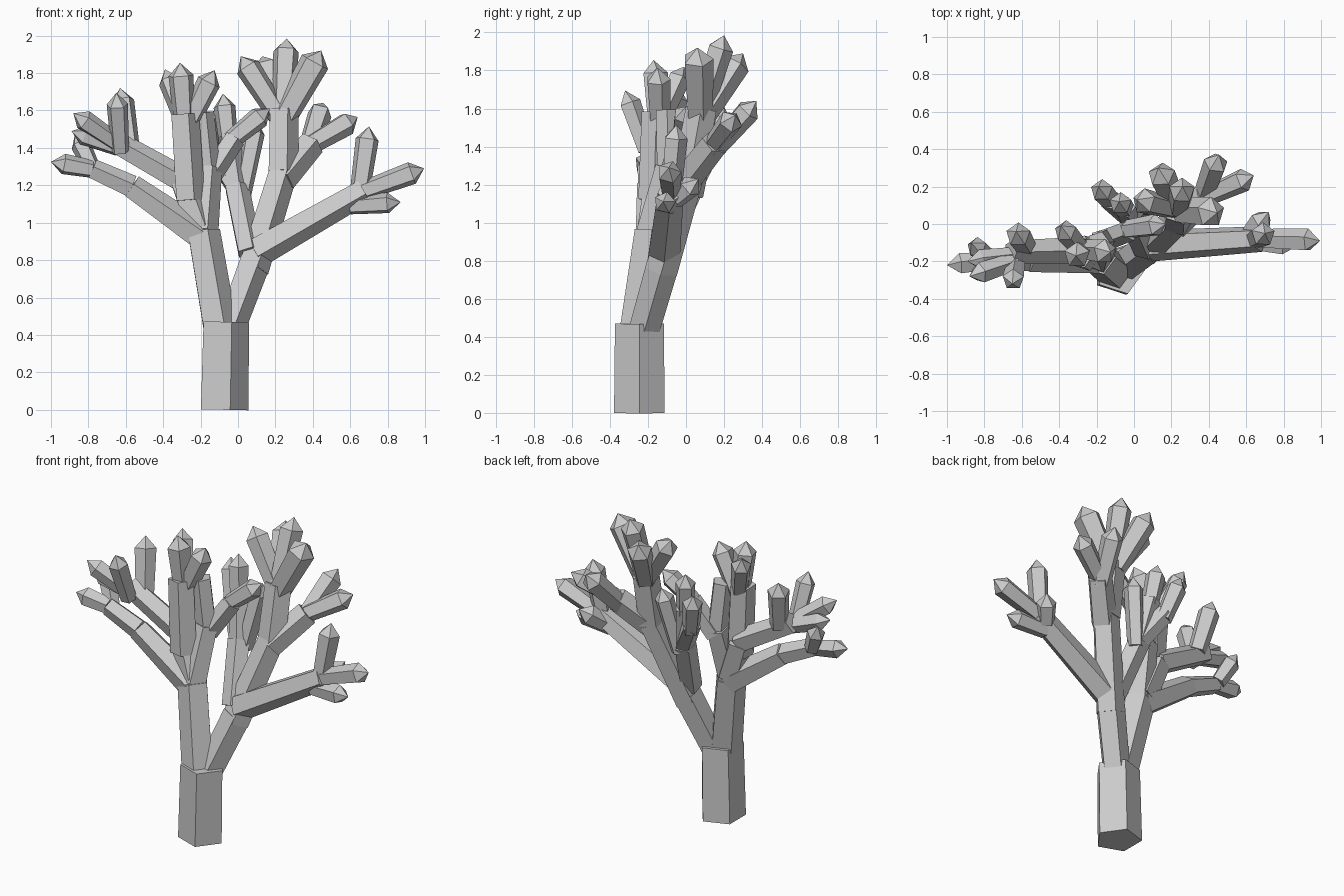
import bpy, bmesh, math
from mathutils import Vector

bark = bpy.data.materials.new("pale_grey_bark")
bark.diffuse_color = (0.6, 0.6, 0.6, 1)


def prism(bm, a, b, r0, r1, point=0.0, phase=0.0):
    """Five-sided tapering stem from a to b; a point makes the end conical."""
    a, b = Vector(a), Vector(b)
    d = (b - a).normalized()
    end = b - d * point
    q = Vector((0, 0, 1)).rotation_difference(d)
    rings = []
    for c, r in ((a, r0), (end, r1)):
        rings.append([bm.verts.new(c + q @ Vector((r * math.cos(t), r * math.sin(t), 0)))
                      for t in (phase + k * math.tau / 5 for k in range(5))])
    lo, hi = rings
    bm.faces.new(lo[::-1])
    for i in range(5):
        j = (i + 1) % 5
        bm.faces.new((lo[i], lo[j], hi[j], hi[i]))
    if point:
        top = bm.verts.new(b)
        for i in range(5):
            bm.faces.new((hi[i], hi[(i + 1) % 5], top))
    else:
        bm.faces.new(hi)


def part(name, stems=(), tips=()):
    bm = bmesh.new()
    for a, b, r0, r1 in stems:
        prism(bm, a, b, r0, r1)
    for a, b, r in tips:
        prism(bm, a, b, r * 0.95, r * 1.12, 0.07, 0.3)
    me = bpy.data.meshes.new(name)
    bm.to_mesh(me)
    bm.free()
    me.materials.append(bark)
    bpy.context.collection.objects.link(bpy.data.objects.new(name, me))


# Trunk and the two main limbs
fork_l = (-0.19, -0.18, 0.95)
fork_r = (0.235, 0.02, 1.27)
part("trunk", [((-0.085, -0.245, 0), (-0.075, -0.245, 0.47), 0.14, 0.135)])
part("left_limb", [((-0.1, -0.255, 0.42), fork_l, 0.1, 0.095)])
part("right_limb", [((-0.045, -0.22, 0.44), (0.085, -0.12, 0.79), 0.085, 0.09),
                    ((0.075, -0.13, 0.75), fork_r, 0.09, 0.083)])

# Far left: low branch and upper branch with their buds
low = (-0.57, -0.19, 1.19)
low_end = (-0.78, -0.2, 1.285)
up = (-0.29, -0.14, 1.22)
up_end = (-0.66, -0.15, 1.43)
part("far_left_branch",
     [((-0.2, -0.18, 0.93), low, 0.088, 0.07), (low, low_end, 0.065, 0.057),
      ((-0.2, -0.17, 0.97), up, 0.088, 0.082), (up, up_end, 0.075, 0.066)],
     [(low_end, (-1.0, -0.22, 1.325), 0.052), ((-0.78, -0.17, 1.29), (-0.87, -0.1, 1.48), 0.05),
      ((-0.64, -0.2, 1.42), (-0.88, -0.28, 1.585), 0.052),
      ((-0.64, -0.17, 1.4), (-0.89, -0.2, 1.49), 0.05),
      ((-0.63, -0.21, 1.38), (-0.65, -0.32, 1.695), 0.053),
      ((-0.58, -0.12, 1.4), (-0.63, -0.04, 1.72), 0.06)])

# Inner left: thick upright and a thinner one beside it
crown = (-0.29, -0.155, 1.58)
inner = (-0.16, -0.09, 1.29)
part("inner_left_branch",
     [((-0.26, -0.17, 1.12), crown, 0.085, 0.082), (fork_l, inner, 0.085, 0.075),
      (inner, (-0.19, -0.1, 1.59), 0.065, 0.062)],
     [(crown, (-0.31, -0.17, 1.855), 0.063), ((-0.29, -0.13, 1.55), (-0.39, -0.01, 1.82), 0.055),
      ((-0.26, -0.14, 1.54), (-0.125, -0.15, 1.815), 0.06)])
part("cross_branch", [((-0.15, -0.08, 1.25), (-0.02, -0.03, 1.45), 0.063, 0.06)],
     [((-0.04, -0.03, 1.44), (0.17, 0.0, 1.61), 0.055)])

# Middle: slim branch at the back
mid = (-0.01, 0.03, 1.19)
part("middle_branch", [((0.06, -0.13, 0.84), mid, 0.07, 0.07),
                       (mid, (-0.05, 0.09, 1.46), 0.062, 0.058),
                       (mid, (-0.13, 0.13, 1.38), 0.062, 0.058)],
     [((-0.05, 0.08, 1.42), (-0.08, 0.12, 1.69), 0.055),
      ((-0.12, 0.12, 1.34), (-0.19, 0.2, 1.61), 0.055),
      ((0.02, 0.04, 1.14), (0.1, 0.11, 1.55), 0.053)])

# Top right: tall upright with four buds
peak = (0.24, 0.08, 1.6)
part("top_right_branch", [(fork_r, peak, 0.088, 0.085)],
     [(peak, (0.26, 0.2, 1.985), 0.064), ((0.25, 0.07, 1.57), (0.445, 0.06, 1.92), 0.075),
      ((0.22, 0.08, 1.57), (0.015, 0.13, 1.89), 0.063), ((0.22, 0.1, 1.57), (0.13, 0.3, 1.89), 0.067)])

# Middle right: short branch leaning back
elbow = (0.39, 0.15, 1.42)
part("middle_right_branch", [((0.23, 0.0, 1.23), elbow, 0.082, 0.076)],
     [(elbow, (0.64, 0.26, 1.565), 0.058), ((0.37, 0.14, 1.38), (0.455, 0.37, 1.64), 0.06)])

# Low right: long branch reaching sideways
reach = (0.67, -0.08, 1.17)
part("low_right_branch", [((0.09, -0.115, 0.84), reach, 0.088, 0.072)],
     [(reach, (0.995, -0.09, 1.29), 0.057), ((0.65, -0.08, 1.16), (0.7, -0.05, 1.515), 0.058),
      ((0.6, -0.09, 1.09), (0.87, -0.12, 1.11), 0.052), ((0.62, -0.06, 1.12), (0.72, 0.065, 1.23), 0.055)])
